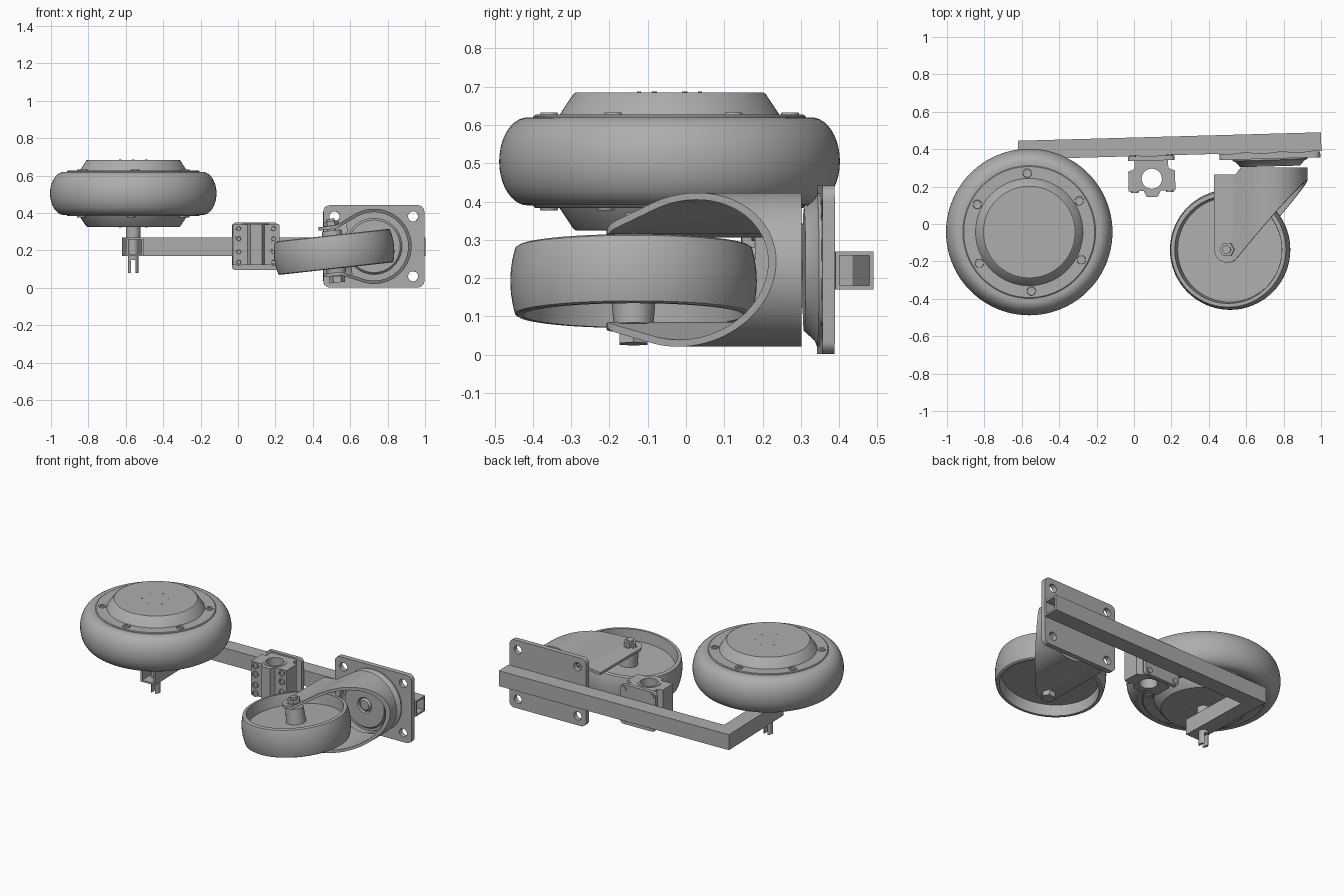
import bpy, bmesh
from math import sin, cos, pi, radians
from mathutils import Matrix

if "Cube" in bpy.data.objects:
    bpy.data.objects.remove(bpy.data.objects["Cube"])

grey = bpy.data.materials.new("plain_grey")
grey.use_nodes = True
tone = (0.42, 0.42, 0.42, 1)
grey.diffuse_color = tone
grey.node_tree.nodes["Principled BSDF"].inputs["Base Color"].default_value = tone

T = Matrix.Translation
def R(deg, axis): return Matrix.Rotation(radians(deg), 4, axis)
FACE_FRONT = R(90, 'X')          # local y -> up, local z -> front


def finish(name, bm, mat, fix=True):
    if fix:
        bmesh.ops.recalc_face_normals(bm, faces=bm.faces)
    me = bpy.data.meshes.new(name)
    bm.to_mesh(me)
    bm.free()
    me.transform(mat)
    me.materials.append(grey)
    ob = bpy.data.objects.new(name, me)
    bpy.context.collection.objects.link(ob)
    smooth(ob)
    return ob


def smooth(ob):
    bpy.ops.object.select_all(action='DESELECT')
    ob.select_set(True)
    bpy.context.view_layer.objects.active = ob
    bpy.ops.object.shade_smooth_by_angle(angle=radians(30))


def prism(name, pts, lo, hi, mat=Matrix()):
    bm = bmesh.new()
    face = bm.faces.new([bm.verts.new((x, y, lo)) for x, y in pts])
    top = bmesh.ops.extrude_face_region(bm, geom=[face])
    verts = [g for g in top['geom'] if isinstance(g, bmesh.types.BMVert)]
    bmesh.ops.translate(bm, verts=verts, vec=(0, 0, hi - lo))
    return finish(name, bm, mat)


def lathe(name, profile, mat=Matrix(), seg=64):
    """Spin (radius, height) points about local z."""
    bm = bmesh.new()
    vs = [bm.verts.new((r, 0, z)) for r, z in profile]
    edges = [bm.edges.new(p) for p in zip(vs, vs[1:])]
    bmesh.ops.spin(bm, geom=vs + edges, cent=(0, 0, 0), axis=(0, 0, 1),
                   angle=2 * pi, steps=seg)
    bmesh.ops.remove_doubles(bm, verts=bm.verts, dist=1e-4)
    return finish(name, bm, mat)


def rod(name, r, lo, hi, mat=Matrix(), seg=32):
    return lathe(name, [(0, lo), (r, lo), (r, hi), (0, hi)], mat, seg)


def cut(ob, tool, op='DIFFERENCE'):
    m = ob.modifiers.new("cut", 'BOOLEAN')
    m.operation, m.object, m.solver = op, tool, 'EXACT'
    bpy.context.view_layer.objects.active = ob
    bpy.ops.object.modifier_apply(modifier=m.name)
    bpy.data.objects.remove(tool)
    smooth(ob)


def arc(cx, cy, r, a0, a1, n):
    return [(cx + r * cos(radians(a0 + (a1 - a0) * i / n)),
             cy + r * sin(radians(a0 + (a1 - a0) * i / n))) for i in range(n + 1)]


def rounded(w, h, r):
    pts = []
    for sx, sy, a in ((1, 1, 0), (-1, 1, 90), (-1, -1, 180), (1, -1, 270)):
        pts += arc(sx * (w / 2 - r), sy * (h / 2 - r), r, a, a + 90, 6)
    return pts


# Drive wheel: tyre, rim discs, raised hub caps, screws
drive = T((-0.56, -0.043, 0.505))
tyre = [(0.37 + 0.075 * cos(radians(a)), 0.115 * sin(radians(a))) for a in range(-90, 91, 9)]
lathe("drive_tyre", [(0.35, -0.115)] + tyre + [(0.35, 0.115)], drive, 96)
rim = [(0, 0.18), (0.245, 0.18), (0.252, 0.175), (0.287, 0.122), (0.35, 0.122), (0.355, 0.118), (0.355, 0.1)]
lathe("drive_rim", rim + [(r, -z) for r, z in reversed(rim)], drive, 96)
for side in (0, 180):
    flip = drive @ R(side, 'X')
    for i in range(6):
        spot = flip @ R(92 + 60 * i, 'Z')
        lathe("rim_screw", [(0.012, 0.122), (0.012, 0.126), (0.022, 0.128), (0.024, 0.122)],
              spot @ T((0.315, 0, 0)), 20)
        rod("cap_dot", 0.005, 0.178, 0.182, spot @ T((0.08, 0, 0)), 8)

# Drive axle with a forked lower end
axle = rod("drive_axle", 0.028, 0.08, 0.34, T((-0.56, -0.043, 0)))
cut(axle, prism("slot", rounded(0.026, 0.2, 0.001), 0.05, 0.15, T((-0.56, -0.043, 0))))
rod("axle_collar", 0.038, 0.268, 0.33, T((-0.56, -0.043, 0)))

# Hollow L-shaped arm
tilt = R(1.6, 'Z')
arm_frame = T((-0.62, 0.445, 0)) @ tilt
def ell(t, over):
    return [(t, -t), (1.62 + over, -t), (1.62 + over, t - 0.1), (0.1 - t, t - 0.1),
            (0.1 - t, -0.58 - over), (t, -0.58 - over)]
arm = prism("l_shaped_arm", ell(0, 0), 0.17, 0.27, arm_frame)
cut(arm, prism("arm_hollow", ell(0.011, 0.05), 0.181, 0.259, arm_frame))

# Clamp: back plate, bored block with ears, bolts
clamp = T((0.092, 0.352, 0.222)) @ tilt
plate = prism("clamp_plate", rounded(0.25, 0.255, 0.025), -0.012, 0.013, clamp @ FACE_FRONT)
half = [(0.09, 0), (0.09, -0.055), (0.125, -0.07), (0.125, -0.175), (0.045, -0.175), (0.03, -0.207)]
block = prism("clamp_block", half + [(-x, y) for x, y in reversed(half)], -0.1, 0.118, clamp)
cut(block, rod("bore", 0.054, -0.2, 0.2, clamp @ T((0, -0.11, 0))))
lathe("clamp_bushing", [(0.054, -0.1), (0.07, -0.1), (0.07, 0.121), (0.054, 0.121), (0.054, -0.1)],
      clamp @ T((0, -0.11, 0)), 40)
for sx in (-1, 1):
    for z in (-0.085, -0.03, 0.04, 0.095):
        lathe("clamp_bolt", [(0, 0.177), (0.01, 0.177), (0.012, 0.183), (0.02, 0.183), (0.02, 0.17)],
              clamp @ T((sx * 0.093, 0, z)) @ FACE_FRONT, 16)
    for z in (-0.1, 0.1):
        rod("plate_bolt", 0.018, -0.018, 0, clamp @ T((sx * 0.098, 0, z)) @ FACE_FRONT, 16)

# Caster mounting plate with four holes
mount = T((0.726, 0.366, 0.222)) @ tilt @ FACE_FRONT
base = prism("caster_plate", rounded(0.54, 0.44, 0.035), -0.015, 0.017, mount)
for sx in (-1, 1):
    for sy in (-1, 1):
        cut(base, rod("hole", 0.027, -0.1, 0.1, mount @ T((sx * 0.21, sy * 0.16, 0)), 24))
lathe("swivel_dish", [(0, 0.01), (0.2, 0.01), (0.2, 0.024), (0.185, 0.03), (0.16, 0.058), (0, 0.058)], mount)

# Caster fork: bent strip around the swivel, trimmed to tapering arms
caster = T((0.727, 0, 0.222)) @ R(-6.3, 'Y')
bend = [(-0.3, 0.125), (-0.19, 0.125)] + arc(0, 0, 0.192, 112, -112, 40) + [(-0.19, -0.125), (-0.3, -0.125)]
bm = bmesh.new()
rows = [[bm.verts.new((x, y, z)) for x, z in bend] for y in (-0.25, 0.302)]
for i in range(len(bend) - 1):
    bm.faces.new((rows[0][i], rows[0][i + 1], rows[1][i + 1], rows[1][i]))
fork = finish("caster_fork", bm, caster)
m = fork.modifiers.new("sheet", 'SOLIDIFY')
m.thickness, m.offset = 0.018, 0
bpy.ops.object.modifier_apply(modifier=m.name)
side = [(-0.285, 0.265)] + arc(-0.215, -0.137, 0.07, 180, 320, 14) + [
    (0.205, 0.24), (0.205, 0.302), (-0.14, 0.302), (-0.17, 0.265)]
cut(fork, prism("fork_outline", side, -0.4, 0.4, caster), 'INTERSECT')
end = arc(0, 0, 0.2, 132, -132, 40)
prism("fork_crown", end, -0.302, -0.272, caster @ FACE_FRONT)
lathe("swivel_race", [(0, 0.262), (0.03, 0.262), (0.04, 0.25), (0.045, 0.25), (0.05, 0.262),
                      (0.14, 0.262), (0.15, 0.25), (0.165, 0.25), (0.165, 0.29)],
      T((0.727, 0.52, 0.222)) @ R(-6.3, 'Y') @ FACE_FRONT)

# Caster wheel: crowned tread, thin web, hub, axle bolt and nuts
wheel = caster @ T((-0.215, -0.137, -0.006))
rim = [(0.322 - 1.7 * z * z, z) for z in (0, 0.03, 0.055, 0.075, 0.086)]
rim += [(0.303, 0.09), (0.288, 0.09), (0.28, 0.02), (0.06, 0.02), (0.052, 0.115), (0, 0.115)]
lathe("caster_wheel", [(r, -z) for r, z in reversed(rim[1:])] + rim, wheel, 80)
rod("caster_axle", 0.022, -0.15, 0.178, wheel, 24)
rod("axle_washer", 0.045, 0.13, 0.142, wheel)
rod("axle_nut", 0.04, 0.142, 0.165, wheel, 6)
rod("axle_bolt_head", 0.042, -0.165, -0.13, wheel, 6)
